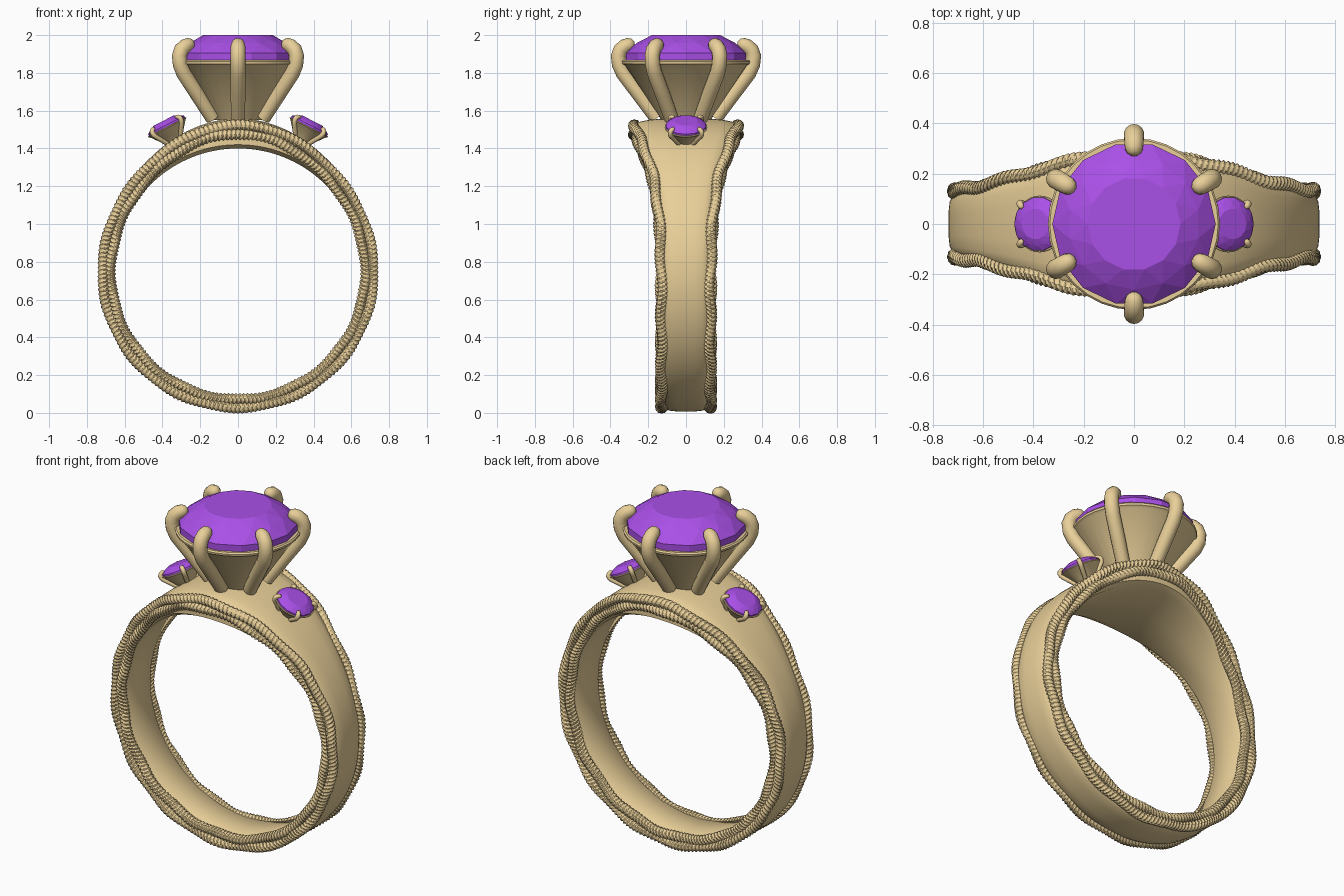
import bpy, bmesh
from math import sin, cos, pi, tau, exp, radians, atan2
from mathutils import Matrix, Vector

if "Cube" in bpy.data.objects:
    bpy.data.objects.remove(bpy.data.objects["Cube"])


def material(name, color):
    m = bpy.data.materials.new(name)
    m.diffuse_color = color
    m.use_nodes = True
    m.node_tree.nodes["Principled BSDF"].inputs["Base Color"].default_value = m.diffuse_color
    return m


GOLD = material("gold", (0.82, 0.63, 0.32, 1))
PURPLE = material("purple_gem", (0.40, 0.08, 0.80, 1))
CZ = 0.745  # height of the ring's centre


def finish(name, bm, mat, angle=None, mtx=Matrix()):
    bm.transform(mtx)
    bmesh.ops.recalc_face_normals(bm, faces=bm.faces)
    me = bpy.data.meshes.new(name)
    bm.to_mesh(me)
    bm.free()
    me.materials.append(mat)
    ob = bpy.data.objects.new(name, me)
    bpy.context.collection.objects.link(ob)
    if angle:
        bpy.ops.object.select_all(action='DESELECT')
        ob.select_set(True)
        bpy.context.view_layer.objects.active = ob
        bpy.ops.object.shade_smooth_by_angle(angle=radians(angle))
    return ob


def loft(rings, loop=False, bm=None):
    """Skin a list of closed rings; cap the ends unless it loops."""
    bm = bm or bmesh.new()
    vs = [[bm.verts.new(p) for p in r] for r in rings]
    n = len(vs[0])
    for i in range(len(vs) if loop else len(vs) - 1):
        a, b = vs[i], vs[(i + 1) % len(vs)]
        for j in range(n):
            k = (j + 1) % n
            bm.faces.new((a[j], a[k], b[k], b[j]))
    if not loop:
        bm.faces.new(vs[0])
        bm.faces.new(vs[-1])
    return bm


def circle(r, z, n, off=0.0):
    return [(r * cos(tau * (i + off) / n), r * sin(tau * (i + off) / n), z) for i in range(n)]


# --- band profile as a function of the angle from the top ---
def signed(t):
    return (t + pi) % tau - pi


def half_width(t):
    return 0.105 + 0.145 * exp(-(signed(t) / radians(42)) ** 2)


def outer_radius(t):
    return 0.738 + 0.075 * exp(-(signed(t) / radians(36)) ** 2)


def ring_point(t, r, y):
    return (r * sin(t), y, CZ + r * cos(t))


# Band: rounded cross-section swept around, flaring at the top
rings = []
for i in range(160):
    t = tau * i / 160
    w, ro, ri = half_width(t) + 0.02, outer_radius(t), 0.655
    e = ro - 0.018
    sec = [(ri + 0.02, -w), (e - 0.015, -w), (e, -w * 0.93), (ro - 0.005, -w * 0.7), (ro, -w * 0.35), (ro, 0)]
    sec += [(r, -y) for r, y in reversed(sec[:-1])]
    sec += [(ri, w * 0.85), (ri, 0), (ri, -w * 0.85)]
    rings.append([ring_point(t, r, y) for r, y in sec])
finish("band", loft(rings, True), GOLD, 50)


# Twisted rope trims: two ropes of opposite twist along each band edge
def rope(name, side, lane):
    N, M, teeth, rad = 1000, 12, 200, 0.026
    rings = []
    for i in range(N):
        t = tau * i / N
        bump = (outer_radius(t) - 0.738)
        wave = sin(14 * t)
        rc = 0.695 + 0.8 * bump + lane * (0.022 + 0.003 * cos(14 * t))
        yc = side * (half_width(t) + 0.024 + 0.007 * lane * wave)
        ring = []
        for j in range(M):
            p = tau * j / M
            q = rad * (1 + 0.14 * cos(3 * p - lane * side * teeth * t))
            ring.append(ring_point(t, rc + q * cos(p), yc + q * sin(p)))
        rings.append(ring)
    finish(name, loft(rings, True), GOLD, 40)


for side, sn in ((-1, "front"), (1, "back")):
    for lane, ln in ((-1, "inner"), (1, "outer")):
        rope(f"{sn}_{ln}_rope", side, lane)


# --- stone settings, local origin at the girdle centre ---
def prong(angle, bm):
    path = [(0.155, -0.30, .038), (0.25, -0.17, .04), (0.333, -0.06, .04), (0.353, -0.015, .04),
            (0.358, 0.03, .04), (0.346, 0.062, .04), (0.322, 0.082, .039), (0.30, 0.09, .036),
            (0.283, 0.094, .028), (0.272, 0.096, .012)]
    rings = []
    for i, (r, z, rad) in enumerate(path):
        a, b = path[max(i - 1, 0)], path[min(i + 1, len(path) - 1)]
        d = atan2(b[1] - a[1], b[0] - a[0])
        ring = []
        for j in range(14):
            p = tau * j / 14
            n, s = rad * cos(p), rad * sin(p)
            v = Vector((r - n * sin(d), s, z + n * cos(d)))
            ring.append(Matrix.Rotation(angle, 3, 'Z') @ v)
        rings.append(ring)
    loft(rings, bm=bm)


def gem_mesh():
    n = 14
    bm = bmesh.new()
    levels = [circle(0.185, 0.14, n), circle(0.262, 0.098, n, 0.5), circle(0.325, 0.045, n),
              circle(0.325, 0.0, n), circle(0.02, -0.25, n)]
    vs = [[bm.verts.new(p) for p in lv] for lv in levels]
    for j in range(n):
        k = (j + 1) % n
        t, m, g, h, c = vs
        # crown facets: stars and kites around the table
        bm.faces.new((t[j], m[j], t[k]))
        bm.faces.new((t[k], m[j], m[k]))
        bm.faces.new((m[j], g[j], g[k]))
        bm.faces.new((m[j], g[k], m[k]))
        bm.faces.new((g[j], h[j], h[k], g[k]))
        bm.faces.new((h[j], c[j], c[k], h[k]))
    bm.faces.new(vs[0])
    bm.faces.new(vs[4])
    return bm


def setting(prefix, mtx, angles):
    finish(prefix + "_gem", gem_mesh(), PURPLE, None, mtx)
    cup = [circle(r, z, 32) for r, z in
           ((0.13, -0.31), (0.325, -0.02), (0.34, -0.012), (0.342, 0.0), (0.335, 0.008), (0.31, 0.008), (0.12, -0.28))]
    finish(prefix + "_cup", loft(cup), GOLD, 35, mtx)
    bm = bmesh.new()
    for a in angles:
        prong(radians(a), bm)
    finish(prefix + "_prongs", bm, GOLD, 50, mtx)


setting("centre", Matrix.Translation((0, 0, 1.86)), range(30, 390, 60))
tilt = (Matrix.Translation((0.375, 0, 1.513)) @ Matrix.Rotation(radians(27), 4, 'Y')
        @ Matrix.Diagonal((0.33, 0.33, 0.28, 1)))
for name, spin in (("right", 0), ("left", pi)):
    setting(name, Matrix.Rotation(spin, 4, 'Z') @ tilt, range(45, 405, 90))
